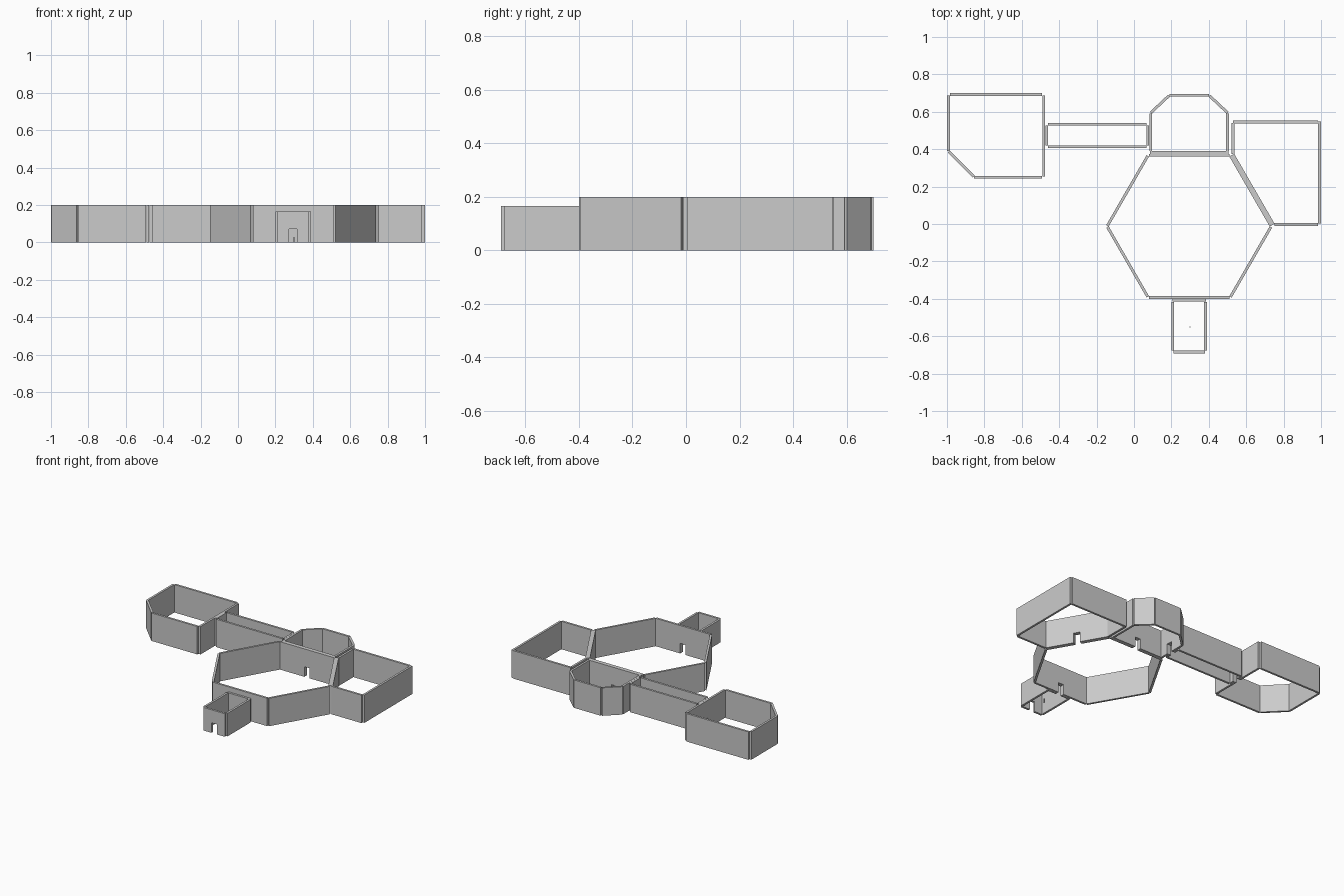
import bpy
import bmesh
from math import cos, sin, radians
from mathutils import Vector

if "Cube" in bpy.data.objects:
    bpy.data.objects.remove(bpy.data.objects["Cube"])

THICK, HEIGHT, LOW = 0.015, 0.2, 0.165
DOOR_W, DOOR_H = 0.042, 0.072
CX, CY = 0.295, -0.0125      # centre of the hexagonal hall
LANE = 0.473                 # centre line of the corridor

grey = bpy.data.materials.new("plain grey")
grey.use_nodes = True
colour = (0.6, 0.6, 0.6, 1)
grey.diffuse_color = colour
grey.node_tree.nodes["Principled BSDF"].inputs["Base Color"].default_value = colour


def wall(name, a, b, height=HEIGHT, door=None, thick=THICK):
    """Upright panel on the centre line a-b; door = distance of the doorway from a."""
    a, b = Vector((*a, 0)), Vector((*b, 0))
    length = (b - a).length
    along = (b - a).normalized()
    side = Vector((-along.y, along.x, 0)) * thick
    outline = [(0, 0)]
    if door is not None:
        l, r = door - DOOR_W / 2, door + DOOR_W / 2
        outline += [(l, 0), (l, DOOR_H), (r, DOOR_H), (r, 0)]
    outline += [(length, 0), (length, height), (0, height)]
    bm = bmesh.new()
    face = bm.faces.new([bm.verts.new(a - side / 2 + along * u + Vector((0, 0, z)))
                         for u, z in outline])
    moved = bmesh.ops.extrude_face_region(bm, geom=[face])["geom"]
    bmesh.ops.translate(bm, vec=side, verts=[v for v in moved if isinstance(v, bmesh.types.BMVert)])
    bmesh.ops.recalc_face_normals(bm, faces=bm.faces)
    mesh = bpy.data.meshes.new(name)
    bm.to_mesh(mesh)
    bm.free()
    mesh.materials.append(grey)
    obj = bpy.data.objects.new(name, mesh)
    bpy.context.collection.objects.link(obj)


def hex_side(name, angle, apothem, door):
    """One side of the hexagon, facing the given angle."""
    n = Vector((cos(radians(angle)), sin(radians(angle))))
    t = Vector((-n.y, n.x))
    mid = Vector((CX, CY)) + n * apothem
    wall(name, mid - t * 0.216, mid + t * 0.216, door=0.216 if door else None)


# Hexagonal hall
for angle in range(30, 390, 60):
    hex_side(f"hall_wall_{angle}", angle, 0.38, angle in (30, 90, 270))

# Entry room, lower than the rest
wall("entry_front", (0.21, -0.684), (0.38, -0.684), LOW, 0.085)
wall("entry_back", (0.205, -0.408), (0.385, -0.408), LOW, 0.09)
for s, label in ((-1, "right"), (1, "left")):
    x = CX + s * 0.088
    wall(f"entry_{label}", (x, -0.677), (x, -0.416), LOW)
wall("entry_marker", (0.297, -0.55), (0.303, -0.55), 0.03, thick=0.006)

# Back room with two cut corners
wall("back_room_front", (0.085, 0.3825), (0.505, 0.3825), door=0.21)
wall("back_room_back", (0.19, 0.688), (0.4, 0.688))
for s, label in ((-1, "right"), (1, "left")):
    x = CX + s * 0.205
    wall(f"back_room_{label}", (x, 0.39), (x, 0.592),
         door=LANE - 0.39 if s < 0 else None)
    wall(f"back_room_corner_{label}", (x, 0.595), (CX + s * 0.108, 0.686))

# Side room sharing the slanted side of the hall
hex_side("side_room_slant", 30, 0.395, True)
wall("side_room_inner", (0.53, 0.375), (0.53, 0.54))
wall("side_room_back", (0.53, 0.546), (0.985, 0.546))
wall("side_room_outer", (0.9925, 0.003), (0.9925, 0.547))
wall("side_room_front", (0.75, -0.003), (0.985, -0.003))

# Corridor
for y, label in ((LANE - 0.06, "front"), (LANE + 0.06, "back")):
    wall(f"corridor_{label}", (-0.46, y), (0.067, y))
for x, label in ((-0.467, "right"), (0.074, "left")):
    wall(f"corridor_end_{label}", (x, LANE - 0.053), (x, LANE + 0.053), door=0.053)

# Far room with one cut corner
wall("far_room_inner", (-0.4825, 0.255), (-0.4825, 0.688), door=LANE - 0.255)
wall("far_room_back", (-0.985, 0.693), (-0.493, 0.693))
wall("far_room_outer", (-0.9925, 0.39), (-0.9925, 0.687))
wall("far_room_front", (-0.855, 0.25), (-0.493, 0.25))
wall("far_room_corner", (-0.991, 0.388), (-0.858, 0.254))
